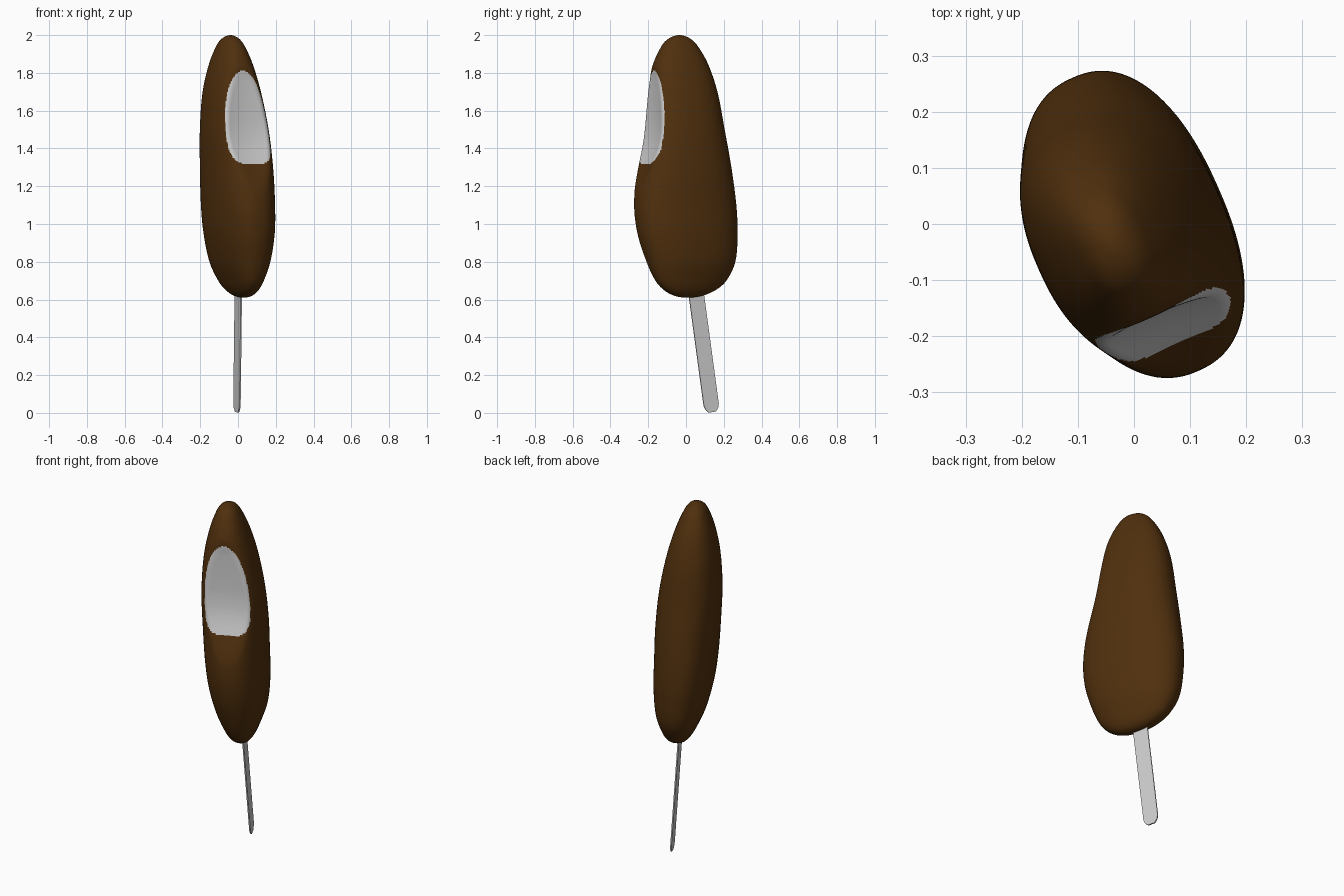
import bpy, bmesh, math
from mathutils import Vector

if "Cube" in bpy.data.objects:
    bpy.data.objects.remove(bpy.data.objects["Cube"])

ANG = math.radians(24)
U = Vector((math.sin(ANG), -math.cos(ANG), 0))   # wide direction, towards the bite
V = Vector((math.cos(ANG), math.sin(ANG), 0))    # thickness direction

# bar sections: z, centre x, centre y, half width, half thickness
ROWS = [
    (2.0, -.04, -.035, 0, 0), (1.985, -.04, -.035, .053, .036),
    (1.95, -.04, -.034, .093, .062), (1.85, -.038, -.029, .148, .101),
    (1.7, -.033, -.022, .192, .138), (1.5, -.02, -.017, .226, .163),
    (1.3, -.008, -.010, .258, .168), (1.1, 0, -.004, .282, .163),
    (.95, .006, .008, .277, .154), (.8, .01, .026, .247, .128),
    (.7, .016, .026, .199, .090), (.65, .022, .02, .145, .064),
    (.62, .027, .012, .077, .035), (.61, .03, .005, 0, 0),
]
# bite depth: z, largest distance along U
BITE = [(2.1, .5), (1.9, .2), (1.81, .167), (1.7, .167), (1.6, .169), (1.5, .174),
        (1.4, .194), (1.32, .228), (1.22, .268), (1.1, .33), (.5, .9)]


def loft_rows(rows, per):
    """Smooth interpolation through the rows, with rounded poles at both ends."""
    mirror = lambda r: (r[0], r[1], r[2], -r[3], -r[4])
    r = [mirror(rows[1])] + rows + [mirror(rows[-2])]
    s = [0]
    for a, b in zip(r, r[1:]):
        s.append(s[-1] + math.hypot(b[0] - a[0], b[3] - a[3]))
    slope = lambda i, k: (r[i + 1][k] - r[i - 1][k]) / (s[i + 1] - s[i - 1])
    out = []
    for i in range(1, len(r) - 2):
        h = s[i + 1] - s[i]
        n = max(2, round(h * per))
        for j in range(n):
            t = j / n
            out.append([(2*t**3 - 3*t*t + 1) * r[i][k] + (t**3 - 2*t*t + t) * h * slope(i, k)
                        + (3*t*t - 2*t**3) * r[i + 1][k] + (t**3 - t*t) * h * slope(i + 1, k)
                        for k in range(5)])
    return out + [list(rows[-1])]


def bite_at(z):
    """Bite depth averaged over a short span so that it has no kinks."""
    def lin(q):
        for (z0, d0), (z1, d1) in zip(BITE, BITE[1:]):
            if z1 <= q <= z0:
                return d1 + (d0 - d1) * (q - z1) / (z0 - z1)
    return sum(lin(z + .01 * k) for k in range(-5, 6)) / 11


def soft_min(a, b, k=.02):
    h = max(k - abs(a - b), 0) / k
    return min(a, b) - h * h * k / 4


def patch_half_width(z):
    """Outline of the exposed filling: rounded top, flatter bottom."""
    if 1.45 <= z < 1.81:
        return .123 * (1 - ((z - 1.45) / .36) ** 2.2) ** .5
    if 1.315 < z < 1.45:
        return .123 * (1 - ((1.45 - z) / .135) ** 3) ** .3
    return -1


def material(name, colour):
    m = bpy.data.materials.new(name)
    m.diffuse_color = (*colour, 1)
    m.use_nodes = True
    m.node_tree.nodes["Principled BSDF"].inputs["Base Color"].default_value = m.diffuse_color
    return m


def finish(bm, name):
    bmesh.ops.recalc_face_normals(bm, faces=bm.faces)
    me = bpy.data.meshes.new(name)
    bm.to_mesh(me)
    bm.free()
    ob = bpy.data.objects.new(name, me)
    bpy.context.collection.objects.link(ob)
    return ob


# Ice cream bar with chocolate coating and a bitten end
N, EXP = 180, 2.3
rows = loft_rows(ROWS, 120)
bm = bmesh.new()
rings = []
for z, cx, cy, w, t in rows[1:-1]:
    c = Vector((cx, cy, z))
    cu, cv = c.dot(U), c.dot(V)
    depth = bite_at(z)
    ring = []
    for i in range(N):
        a = 2 * math.pi * i / N
        p, q = math.cos(a), math.sin(a)
        u = cu + w * math.copysign(abs(p) ** (2 / EXP), p)
        dv = t * math.copysign(abs(q) ** (2 / EXP), q)
        limit = depth - .004 + .6 * dv * dv      # slightly hollow across
        ring.append(bm.verts.new(U * soft_min(u, limit) + V * (cv + dv) + Vector((0, 0, z))))
    rings.append((ring, cv))
for (ra, cv), (rb, _) in zip(rings, rings[1:]):
    for i in range(N):
        j = (i + 1) % N
        f = bm.faces.new((ra[i], ra[j], rb[j], rb[i]))
        m = f.calc_center_median()
        if m.dot(U) > .05 and abs(m.dot(V) - cv) < patch_half_width(m.z):
            f.material_index = 1
for row, (ring, _) in ((rows[0], rings[0]), (rows[-1], rings[-1])):
    tip = bm.verts.new((row[1], row[2], row[0]))
    for i in range(N):
        bm.faces.new((ring[i], ring[(i + 1) % N], tip))
for f in bm.faces:
    f.smooth = True
bar = finish(bm, "ice_cream_bar")
bar.data.materials.append(material("chocolate", (.08, .029, .004)))
bar.data.materials.append(material("filling", (.85, .85, .85)))

# Flat wooden stick with chamfered end, leaning with the bar
axis = Vector((.012, -.135, 1)).normalized()
wide = Vector((.38, -.925, 0))
wide = (wide - axis * wide.dot(axis)).normalized()
thin = axis.cross(wide)
half = [(.043, .85), (.043, .045), (.036, .022), (.02, .004)]
outline = half + [(-a, b) for a, b in reversed(half)]
base = Vector((-.006, .139, 0))
bm = bmesh.new()
face = bm.faces.new([bm.verts.new(base + wide * a + axis * b - thin * .0035) for a, b in outline])
ext = bmesh.ops.extrude_face_region(bm, geom=[face])
bmesh.ops.translate(bm, vec=thin * .007,
                    verts=[g for g in ext["geom"] if isinstance(g, bmesh.types.BMVert)])
finish(bm, "stick")
